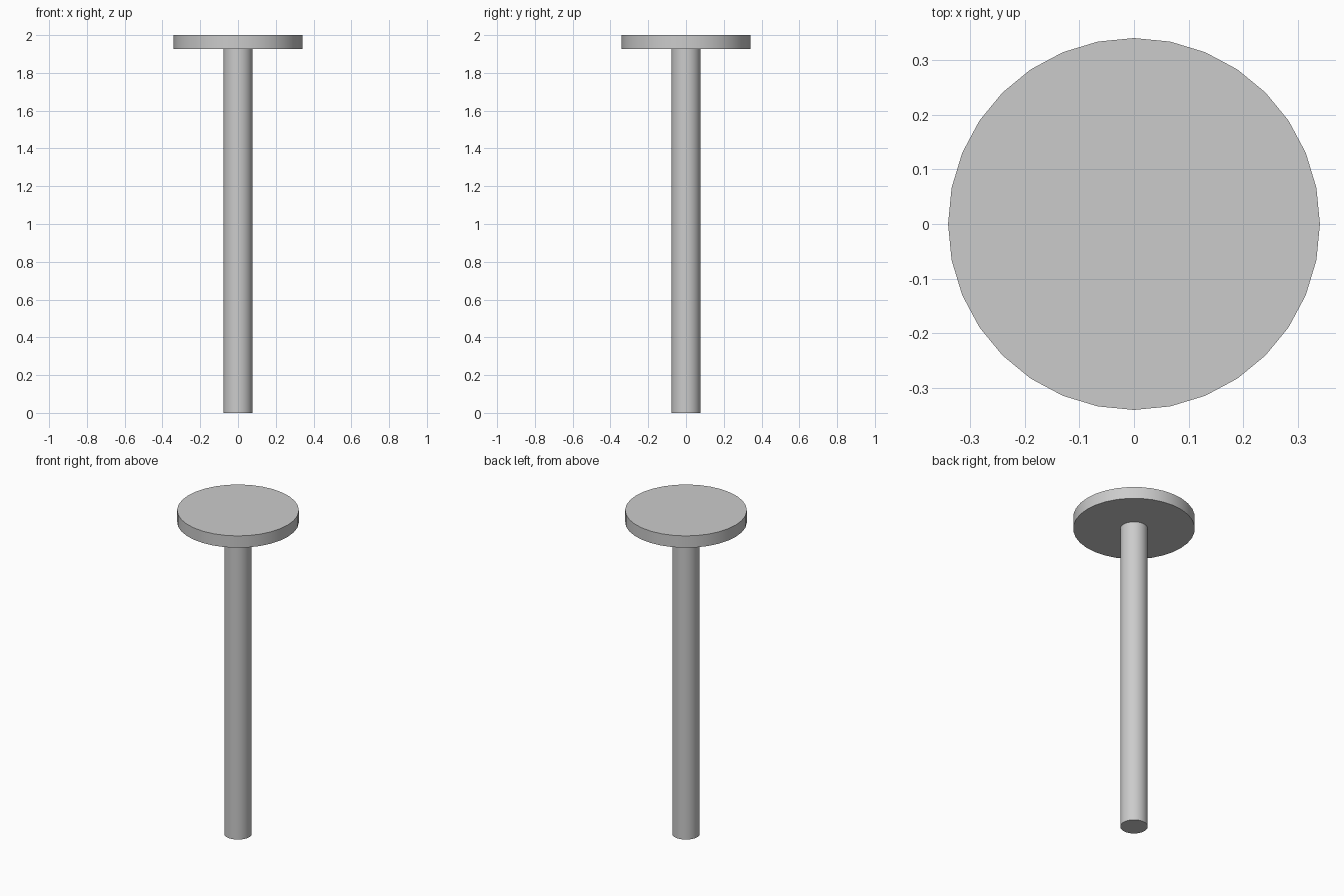
import bpy
import math

cube = bpy.data.objects.get("Cube")
if cube:
    bpy.data.objects.remove(cube, do_unlink=True)

# One plain grey for the whole model
grey = bpy.data.materials.new("light_grey")
grey.use_nodes = True
colour = (0.6, 0.6, 0.6, 1)
grey.diffuse_color = colour
grey.node_tree.nodes["Principled BSDF"].inputs["Base Color"].default_value = colour


def cylinder(name, radius, bottom, top):
    """Upright 32-sided cylinder with smooth sides and sharp rims."""
    bpy.ops.mesh.primitive_cylinder_add(
        vertices=32, radius=radius, depth=top - bottom,
        location=(0, 0, (bottom + top) / 2))
    obj = bpy.context.object
    obj.name = name
    obj.data.materials.append(grey)
    bpy.ops.object.shade_smooth_by_angle(angle=math.radians(30))
    return obj


# Slender post with a flat round head
HEAD_BOTTOM = 1.927
cylinder("post", 0.077, 0, HEAD_BOTTOM)
cylinder("round_head", 0.341, HEAD_BOTTOM, 2)
